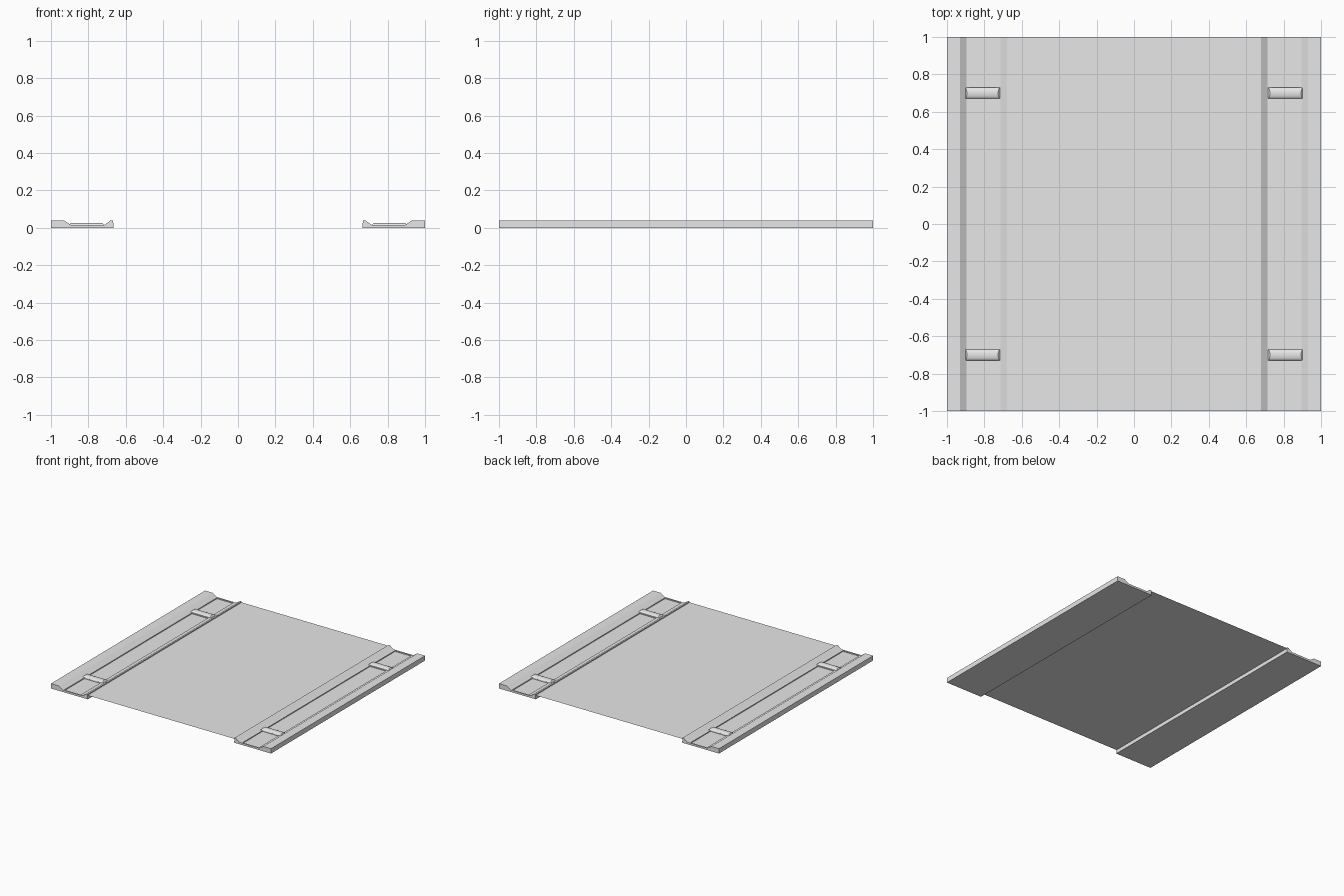
import bpy, bmesh
from math import sin, cos, pi

cube = bpy.data.objects.get("Cube")
if cube:
    bpy.data.objects.remove(cube, do_unlink=True)

grey = bpy.data.materials.new("light grey")
grey.use_nodes = True
grey.diffuse_color = (0.8, 0.8, 0.8, 1)
grey.node_tree.nodes["Principled BSDF"].inputs["Base Color"].default_value = (0.8, 0.8, 0.8, 1)

FLOOR, TOP, SHEET = 0.016, 0.04, 0.032
POCKET_X = (0.735, 0.885)
POCKETS = [(-0.99, -0.73), (-0.665, 0.665), (0.73, 0.99)]


def make_object(name, bm, smooth=False):
    bmesh.ops.recalc_face_normals(bm, faces=bm.faces)
    mesh = bpy.data.meshes.new(name)
    bm.to_mesh(mesh)
    bm.free()
    mesh.materials.append(grey)
    obj = bpy.data.objects.new(name, mesh)
    bpy.context.collection.objects.link(obj)
    if smooth:
        bpy.ops.object.select_all(action='DESELECT')
        obj.select_set(True)
        bpy.context.view_layer.objects.active = obj
        bpy.ops.object.shade_smooth_by_angle(angle=0.6)
    return obj


def loft(bm, rings):
    """Join closed rings of points into a capped solid."""
    loops = [[bm.verts.new(p) for p in ring] for ring in rings]
    for a, b in zip(loops, loops[1:]):
        for i in range(len(a)):
            j = (i + 1) % len(a)
            bm.faces.new((a[i], a[j], b[j], b[i]))
    bm.faces.new(loops[0])
    bm.faces.new(loops[-1][::-1])


def make_rail(side, s):
    # Channel section: inner lip, sloped sides, flat floor, wide outer shelf
    section = [(0.665, 0), (0.668, TOP), (0.68, TOP), (0.715, FLOOR),
               (POCKET_X[0], FLOOR), (POCKET_X[1], FLOOR), (0.895, FLOOR),
               (0.93, TOP), (1, TOP), (1, 0)]
    stations = [-1] + [y for p in POCKETS for y in p] + [1]
    bm = bmesh.new()
    loft(bm, [[(s * x, y, z) for x, z in section] for y in stations])
    bmesh.ops.recalc_face_normals(bm, faces=bm.faces)

    # Shallow pockets sunk into the floor
    def is_pocket(face):
        c = face.calc_center_median()
        return (face.normal.z > 0.9 and POCKET_X[0] < abs(c.x) < POCKET_X[1]
                and any(a < c.y < b for a, b in POCKETS))

    bm.normal_update()
    sunk = bmesh.ops.extrude_discrete_faces(bm, faces=[f for f in bm.faces if is_pocket(f)])
    for face in sunk["faces"]:
        bmesh.ops.translate(bm, verts=face.verts, vec=(0, 0, -0.008))
    make_object(side + "_rail", bm)

    # Rounded cross bars between the pockets
    for place, y in (("front", -0.7), ("back", 0.7)):
        bm = bmesh.new()
        rings = []
        for end in (-1, 1):
            ring = []
            for i in range(11):
                a = pi * i / 10
                half = 0.095 - 0.012 * sin(a)
                ring.append((s * 0.81 + end * half, y + 0.03 * cos(a),
                             FLOOR - 0.001 + 0.012 * sin(a)))
            rings.append(ring)
        loft(bm, rings)
        make_object(f"{side}_{place}_cross_bar", bm, smooth=True)


for side, s in (("left", 1), ("right", -1)):
    make_rail(side, s)

# Thin deck sheet spanning between the rails
bm = bmesh.new()
bm.faces.new([bm.verts.new((x, y, SHEET)) for x, y in
              ((-0.667, -1), (0.667, -1), (0.667, 1), (-0.667, 1))])
make_object("deck_sheet", bm)
